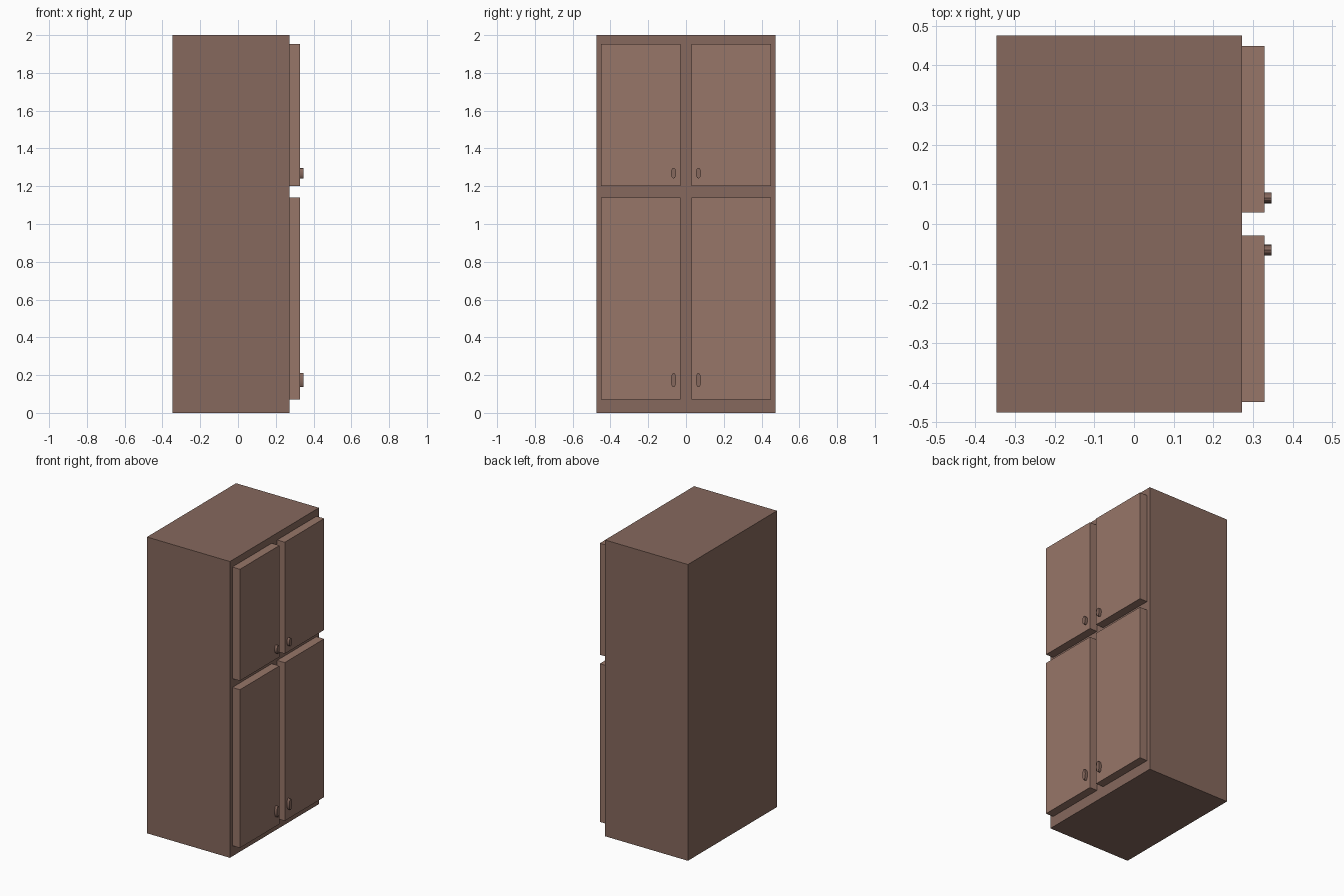
import bpy
import math
from mathutils import Matrix

if "Cube" in bpy.data.objects:
    bpy.data.objects.remove(bpy.data.objects["Cube"])


def material(name, rgb):
    mat = bpy.data.materials.new(name)
    mat.diffuse_color = (*rgb, 1)
    mat.use_nodes = True
    mat.node_tree.nodes["Principled BSDF"].inputs["Base Color"].default_value = mat.diffuse_color
    return mat


BODY = material("dark_wood", (0.24, 0.14, 0.11))
DOOR = material("light_wood", (0.31, 0.18, 0.14))


def finish(name, mat, matrix):
    obj = bpy.context.object
    obj.name = name
    obj.data.transform(matrix)
    obj.data.materials.append(mat)
    return obj


def box(name, lo, hi, mat):
    centre = [(a + b) / 2 for a, b in zip(lo, hi)]
    size = [b - a for a, b in zip(lo, hi)]
    bpy.ops.mesh.primitive_cube_add(size=1)
    return finish(name, mat, Matrix.LocRotScale(centre, None, size))


# Oval knob: a cylinder along x stretched upward
def handle(name, y, z0, z1):
    bpy.ops.mesh.primitive_cylinder_add(vertices=16, radius=0.5, depth=1)
    turn = Matrix.Rotation(math.radians(90), 4, 'Y')
    place = Matrix.LocRotScale((0.337, y, (z0 + z1) / 2), None, (0.02, 0.028, z1 - z0))
    finish(name, BODY, place @ turn)
    bpy.ops.object.shade_smooth_by_angle(angle=math.radians(30))


# Cabinet carcass
box("cabinet_body", (-0.347, -0.475, 0), (0.272, 0.475, 2), BODY)

# Two pairs of doors with handles near the centre line
rows = {"lower": (0.072, 1.14, 0.136, 0.212), "upper": (1.20, 1.953, 1.241, 1.297)}
for row, (z0, z1, h0, h1) in rows.items():
    for side, s in (("left", -1), ("right", 1)):
        y0, y1 = sorted((s * 0.029, s * 0.449))
        box(f"{row}_{side}_door", (0.272, y0, z0), (0.329, y1, z1), DOOR)
        handle(f"{row}_{side}_handle", s * 0.066, h0, h1)
